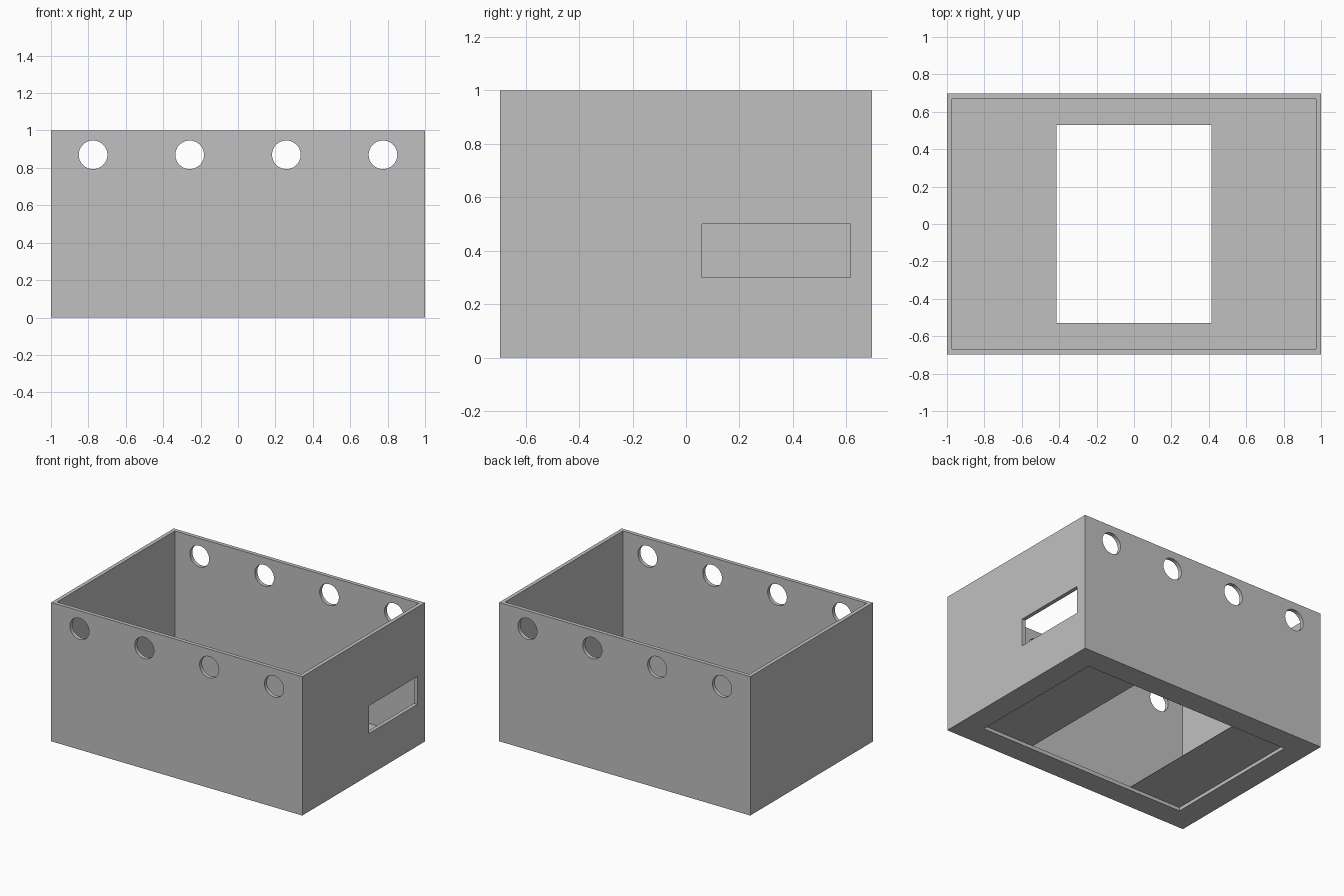
import bpy
from math import radians

# Remove only the default cube
default = bpy.data.objects.get("Cube")
if default:
    bpy.data.objects.remove(default, do_unlink=True)

HX, HY, H = 1.0, 0.697, 1.0      # outer half sizes and height
T = 0.028                        # wall and floor thickness
OPEN_X, OPEN_Y = 0.83, 0.53      # half size of the floor recess
GAP_X = 0.415                    # half width of the clear opening

grey = bpy.data.materials.new("plain grey")
grey.use_nodes = True
colour = (0.53, 0.53, 0.53, 1)
grey.diffuse_color = colour
grey.node_tree.nodes["Principled BSDF"].inputs["Base Color"].default_value = colour


def box(name, low, high):
    """Box between two opposite corners."""
    centre = [(a + b) / 2 for a, b in zip(low, high)]
    bpy.ops.mesh.primitive_cube_add(size=1, location=centre)
    obj = bpy.context.object
    obj.name = name
    obj.scale = [b - a for a, b in zip(low, high)]
    bpy.ops.object.transform_apply(location=True, rotation=True, scale=True)
    obj.data.materials.append(grey)
    return obj


def cut(target, cutter):
    """Subtract the cutter from the target and discard it."""
    cutter.hide_render = True
    mod = target.modifiers.new("cut", 'BOOLEAN')
    mod.operation = 'DIFFERENCE'
    mod.solver = 'EXACT'
    mod.object = cutter
    bpy.ops.object.select_all(action='DESELECT')
    bpy.context.view_layer.objects.active = target
    target.select_set(True)
    bpy.ops.object.modifier_apply(modifier=mod.name)
    bpy.data.objects.remove(cutter, do_unlink=True)


# Open box shell
shell = box("box_shell", (-HX, -HY, 0), (HX, HY, H))
cut(shell, box("cavity_cutter", (T - HX, T - HY, T), (HX - T, HY - T, H + 0.2)))

# Floor opening
cut(shell, box("floor_cutter", (-OPEN_X, -OPEN_Y, -0.1), (OPEN_X, OPEN_Y, 0.1)))

# Slot in the left wall
cut(shell, box("slot_cutter", (0.9, 0.06, 0.3), (1.1, 0.615, 0.5)))

# Round holes through the front and back walls
for i in range(4):
    bpy.ops.mesh.primitive_cylinder_add(
        vertices=48, radius=0.0765, depth=2,
        location=(-0.775 + i * 0.5167, 0, 0.87), rotation=(radians(90), 0, 0))
    cut(shell, bpy.context.object)
bpy.ops.object.shade_smooth_by_angle(angle=radians(30))

# Thin floor ledges on both sides of the clear opening
for side, x0, x1 in (("left", GAP_X, OPEN_X), ("right", -OPEN_X, -GAP_X)):
    box(side + "_floor_ledge", (x0, -OPEN_Y, T - 0.003), (x1, OPEN_Y, T))
